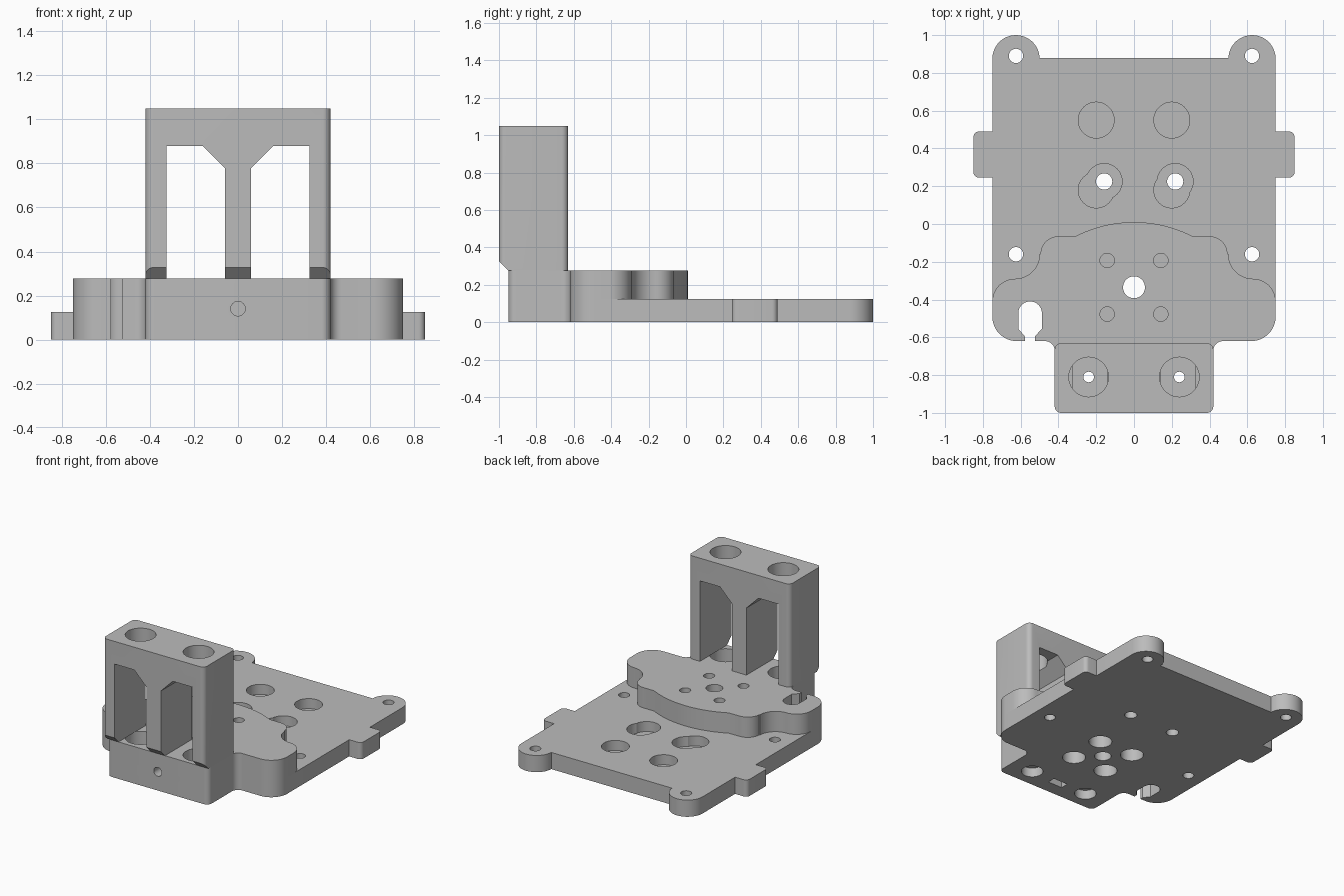
import bpy
import bmesh
from math import cos, sin, radians

if "Cube" in bpy.data.objects:
    bpy.data.objects.remove(bpy.data.objects["Cube"], do_unlink=True)

PLATE_TOP, BLOCK_TOP, TOWER_TOP = 0.125, 0.277, 1.05

grey = bpy.data.materials.new("plain_grey")
grey.use_nodes = True
grey.diffuse_color = (0.5, 0.5, 0.5, 1)
grey.node_tree.nodes["Principled BSDF"].inputs["Base Color"].default_value = (0.5, 0.5, 0.5, 1)


def arc(cx, cy, r, start, end, steps=12):
    angles = [radians(start + (end - start) * i / steps) for i in range(steps + 1)]
    return [(cx + r * cos(a), cy + r * sin(a)) for a in angles]


def mirrored(half):
    """Close a right-hand outline with its mirror image."""
    return half + [(-x, y) for x, y in reversed(half) if x > 0.001]


def prism(name, outline, low, high, axis="z"):
    """Extrude a 2D outline along an axis."""
    place = {"x": lambda a, b, h: (h, a, b),
             "y": lambda a, b, h: (a, h, b),
             "z": lambda a, b, h: (a, b, h)}[axis]
    bm = bmesh.new()
    rings = [[bm.verts.new(place(a, b, h)) for a, b in outline] for h in (low, high)]
    count = len(outline)
    for ring in rings:
        bm.faces.new(ring)
    for i in range(count):
        j = (i + 1) % count
        bm.faces.new((rings[0][i], rings[0][j], rings[1][j], rings[1][i]))
    bmesh.ops.recalc_face_normals(bm, faces=bm.faces)
    mesh = bpy.data.meshes.new(name)
    bm.to_mesh(mesh)
    bm.free()
    mesh.materials.append(grey)
    obj = bpy.data.objects.new(name, mesh)
    bpy.context.collection.objects.link(obj)
    return obj


def cut(target, outline, low, high, axis="z"):
    """Subtract an extruded outline from a part."""
    cutter = prism("cutter", outline, low, high, axis)
    cutter.hide_render = True
    mod = target.modifiers.new("cut", "BOOLEAN")
    mod.operation, mod.solver, mod.object = "DIFFERENCE", "EXACT", cutter
    graph = bpy.context.evaluated_depsgraph_get()
    result = bpy.data.meshes.new_from_object(target.evaluated_get(graph))
    target.modifiers.clear()
    target.data = result
    bpy.data.objects.remove(cutter, do_unlink=True)


def drill(target, x, y, r, low, high, axis="z"):
    cut(target, arc(x, y, r, 0, 351, 39), low, high, axis)


# Shared front edge: round shoulder, fillet into the narrow neck, neck corner
front = (arc(0.62, -0.49, 0.13, 0, -90) + arc(0.47, -0.67, 0.05, 90, 180, 8)
         + arc(0.38, -0.91, 0.04, 0, -90, 8) + [(0, -0.95)])

# Thin plate with rear ears and side tabs
plate = prism("base_plate", mirrored(
    [(0, 0.88), (0.5, 0.88)] + arc(0.625, 0.875, 0.125, 180, 0, 24)
    + [(0.75, 0.49)] + arc(0.82, 0.46, 0.03, 90, 0, 6)
    + arc(0.82, 0.275, 0.03, 0, -90, 6) + [(0.75, 0.245)] + front), 0, PLATE_TOP)

# Raised block with a wavy rear edge
block = prism("raised_block", mirrored(
    arc(0, -0.67, 0.68, 90, 63) + arc(0.4, -0.16, 0.095, 90, 0)
    + arc(0.63, -0.16, 0.13, 180, 270) + arc(0.63, -0.41, 0.12, 90, 0) + front),
    PLATE_TOP, BLOCK_TOP)

# Tower
tower = prism("tower", mirrored(
    [(0, -0.63)] + arc(0.385, -0.665, 0.035, 90, 0, 8)
    + arc(0.385, -0.965, 0.035, 0, -90, 8) + [(0, -1)]), BLOCK_TOP, TOWER_TOP)

# Tower openings, lower front chamfer and rod holes
for side in (1, -1):
    window = [(0.06, 0.2), (0.325, 0.2), (0.325, 0.88), (0.16, 0.88), (0.06, 0.78)]
    cut(tower, [(side * x, z) for x, z in window], -1.2, -0.4, "y")
    drill(tower, side * 0.24, -0.81, 0.105, 0.86, 1.2)
    drill(block, side * 0.24, -0.81, 0.105, 0, 0.5)
    drill(plate, side * 0.24, -0.81, 0.028, -0.1, 0.3)
    drill(plate, side * 0.24, -0.81, 0.075, -0.1, 0.07)
cut(tower, [(-1.05, 0.377), (-0.925, 0.252), (-1.05, 0.252)], -0.6, 0.6, "x")

# Plate screw holes and round pockets
for side in (1, -1):
    drill(plate, side * 0.625, 0.89, 0.038, -0.1, 0.3)
    drill(plate, side * 0.625, -0.16, 0.038, -0.1, 0.3)
    drill(plate, side * 0.2, 0.55, 0.095, 0.05, 0.3)
    drill(plate, side * 0.2, 0.18, 0.095, 0.05, 0.3)
for x in (-0.158, 0.218):
    drill(plate, x, 0.225, 0.095, 0.05, 0.3)
    drill(plate, x, 0.225, 0.043, -0.1, 0.3)

# Centre hole with four screw holes, wider from below
for part in (plate, block):
    drill(part, 0, -0.335, 0.058, -0.1, 0.5)
for x in (-0.142, 0.142):
    for y in (-0.193, -0.477):
        drill(block, x, y, 0.038, 0.15, 0.5)
        drill(plate, x, y, 0.08, -0.1, 0.11)

# Keyhole slot, nut pocket and front screw hole
slot = (arc(-0.55, -0.4725, 0.0625, 0, 180, 20)
        + [(-0.6125, -0.555), (-0.578, -0.595), (-0.578, -0.7)]
        + [(-0.525, -0.7), (-0.525, -0.595), (-0.4875, -0.555)])
pocket = [(-0.06, -0.85), (0.06, -0.85), (0.06, -0.79), (-0.06, -0.79)]
for part in (plate, block):
    cut(part, slot, -0.1, 0.5)
    cut(part, pocket, -0.1, 0.2)
    drill(part, 0, 0.14, 0.033, -1.1, -0.82, "y")

# Smooth curved walls, keep crisp edges
bpy.ops.object.select_all(action="DESELECT")
for part in (plate, block, tower):
    part.select_set(True)
    bpy.context.view_layer.objects.active = part
bpy.ops.object.shade_smooth_by_angle(angle=radians(30))
